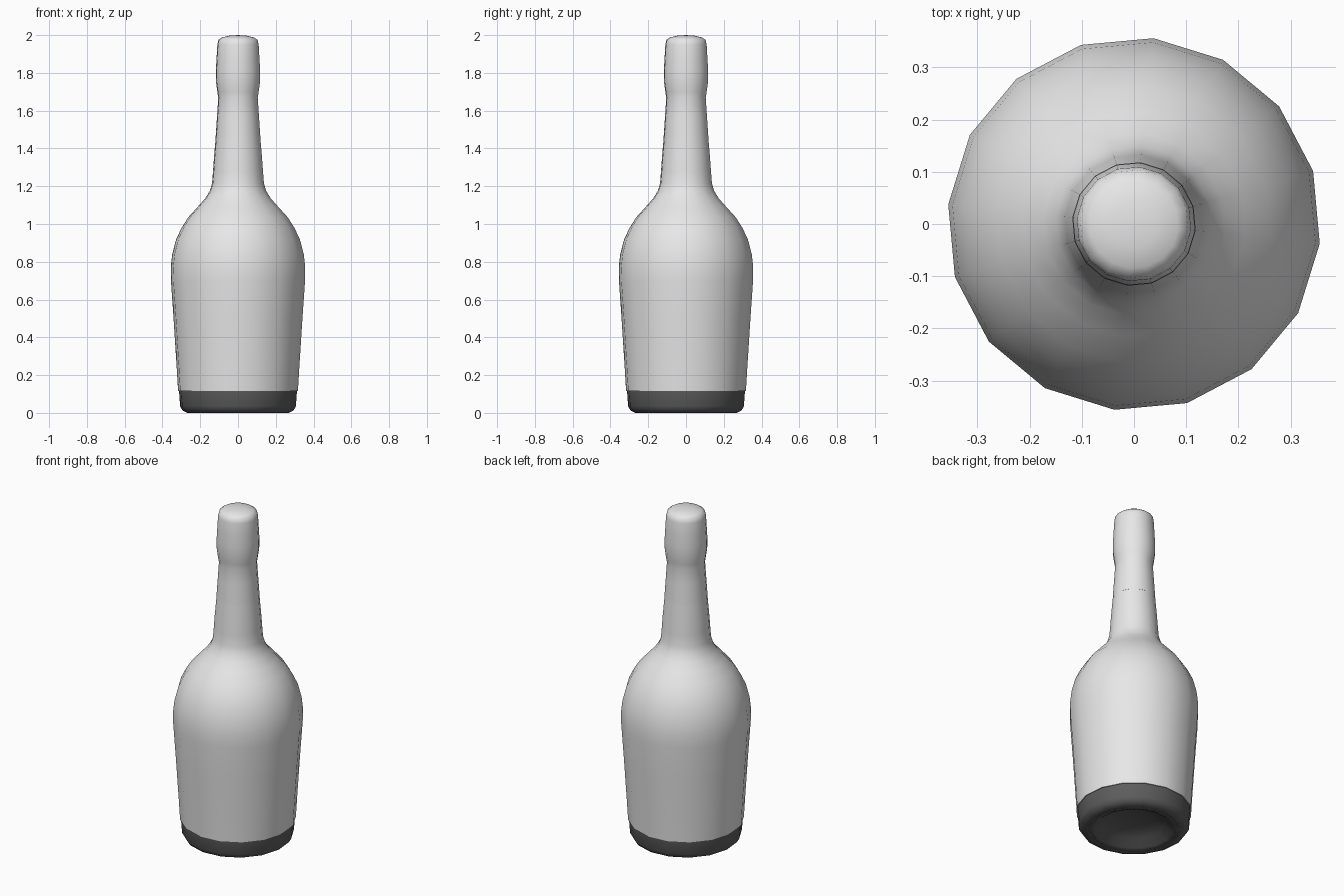
import bpy, bmesh, math

if "Cube" in bpy.data.objects:
    bpy.data.objects.remove(bpy.data.objects["Cube"])

SIDES = 16
TURN = math.radians(-6)


def material(name, v):
    m = bpy.data.materials.new(name)
    m.diffuse_color = (v, v, v, 1)
    m.use_nodes = True
    m.node_tree.nodes["Principled BSDF"].inputs["Base Color"].default_value = m.diffuse_color
    return m


light = material("light_grey", 0.8)
dark = material("dark_grey", 0.11)


def finish(name, bm, mat, angle=45):
    me = bpy.data.meshes.new(name)
    bm.to_mesh(me)
    bm.free()
    me.materials.append(mat)
    ob = bpy.data.objects.new(name, me)
    bpy.context.collection.objects.link(ob)
    bpy.ops.object.select_all(action='DESELECT')
    ob.select_set(True)
    bpy.context.view_layer.objects.active = ob
    bpy.ops.object.shade_smooth_by_angle(angle=math.radians(angle))
    return ob


def lathe(name, profile, mat):
    """Revolve (radius, height) points, listed bottom to top; radius 0 makes a pole."""
    bm = bmesh.new()
    rings = []
    for r, z in profile:
        if r == 0:
            rings.append([bm.verts.new((0, 0, z))] * SIDES)
        else:
            rings.append([bm.verts.new((r * math.cos(TURN + math.tau * i / SIDES),
                                        r * math.sin(TURN + math.tau * i / SIDES), z))
                          for i in range(SIDES)])
    for a, b in zip(rings, rings[1:]):
        for i in range(SIDES):
            j = (i + 1) % SIDES
            quad = list(dict.fromkeys((a[i], a[j], b[j], b[i])))
            bm.faces.new(quad)
    return finish(name, bm, mat)


# Dark base with a hollow underside
lathe("base", [(0, 0.07), (0.10, 0.062), (0.17, 0.04), (0.215, 0.006), (0.23, 0.0),
               (0.27, 0.0), (0.295, 0.012), (0.308, 0.035), (0.314, 0.117)], dark)

# Body, shoulder and lower neck
lathe("bottle_body", [(0.312, 0.115), (0.319, 0.115), (0.327, 0.25), (0.343, 0.5),
                      (0.357, 0.70), (0.358, 0.77), (0.350, 0.84), (0.329, 0.92),
                      (0.300, 0.98), (0.265, 1.035), (0.215, 1.09), (0.175, 1.135),
                      (0.150, 1.175), (0.138, 1.215), (0.133, 1.28), (0.128, 1.35),
                      (0.118, 1.465)], light)

# Sleeve over the upper neck, ending in the rounded cap
lathe("neck_sleeve_and_cap", [(0.114, 1.46), (0.119, 1.46), (0.111, 1.58), (0.105, 1.67),
                              (0.110, 1.70), (0.117, 1.75), (0.118, 1.81), (0.114, 1.88),
                              (0.110, 1.95), (0.104, 1.975), (0.085, 1.988),
                              (0.045, 1.997), (0, 2.0)], light)

# Ring of small grip ridges under the base
bm = bmesh.new()
for k in range(64):
    a = math.tau * k / 64
    geo = bmesh.ops.create_cube(bm, size=1)["verts"]
    for v in geo:
        x, y = 0.241 + v.co.x * 0.02, v.co.y * 0.01
        v.co = (x * math.cos(a) - y * math.sin(a),
                x * math.sin(a) + y * math.cos(a), 0.003 + v.co.z * 0.006)
# The rim sits level with the ridges, so shift them to just below its face
bmesh.ops.translate(bm, verts=bm.verts, vec=(0, 0, -0.0015))
finish("base_grip_ridges", bm, dark, 30)
